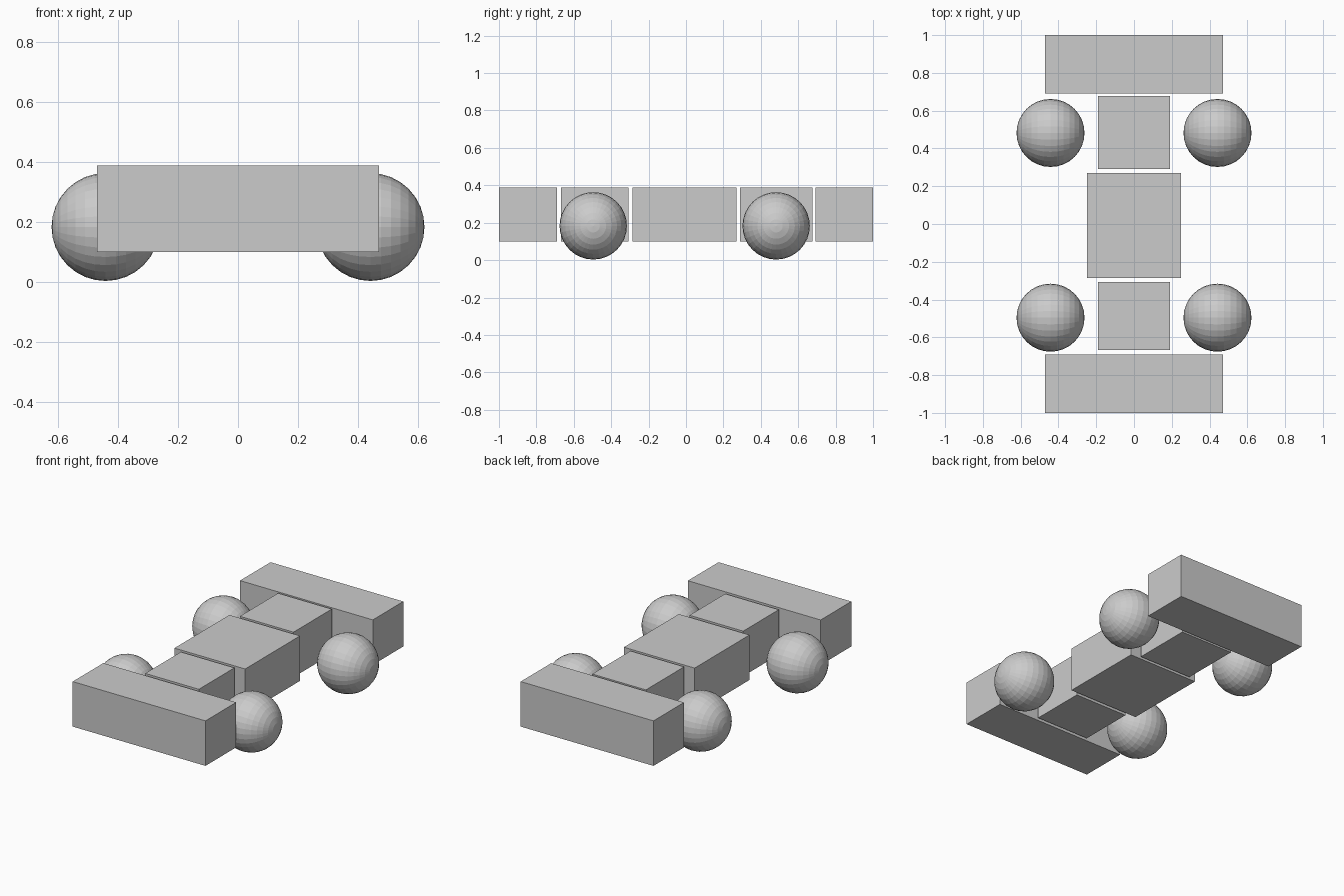
import bpy
from math import pi

if "Cube" in bpy.data.objects:
    bpy.data.objects.remove(bpy.data.objects["Cube"])

Z0, Z1 = 0.10, 0.388  # shared underside and top of the body blocks


def block(name, half_width, y0, y1):
    bpy.ops.mesh.primitive_cube_add(size=1, location=(0, (y0 + y1) / 2, (Z0 + Z1) / 2))
    ob = bpy.context.object
    ob.name = name
    ob.scale = (2 * half_width, y1 - y0, Z1 - Z0)
    bpy.ops.object.transform_apply(location=False, rotation=False, scale=True)


# Body: wide bumpers, narrow axle blocks, central block
block("front_bumper", 0.47, -1.0, -0.69)
block("front_axle_block", 0.19, -0.667, -0.307)
block("middle_block", 0.25, -0.285, 0.27)
block("rear_axle_block", 0.19, 0.29, 0.677)
block("rear_bumper", 0.47, 0.692, 1.0)

# Ball wheels, poles pointing sideways
for end, y in (("front", -0.496), ("rear", 0.482)):
    for side, s in (("left", -1), ("right", 1)):
        bpy.ops.mesh.primitive_uv_sphere_add(
            segments=32, ring_count=16, radius=0.18,
            location=(s * 0.442, y, 0.183), rotation=(0, pi / 2, 0))
        bpy.context.object.name = f"{end}_{side}_wheel"
